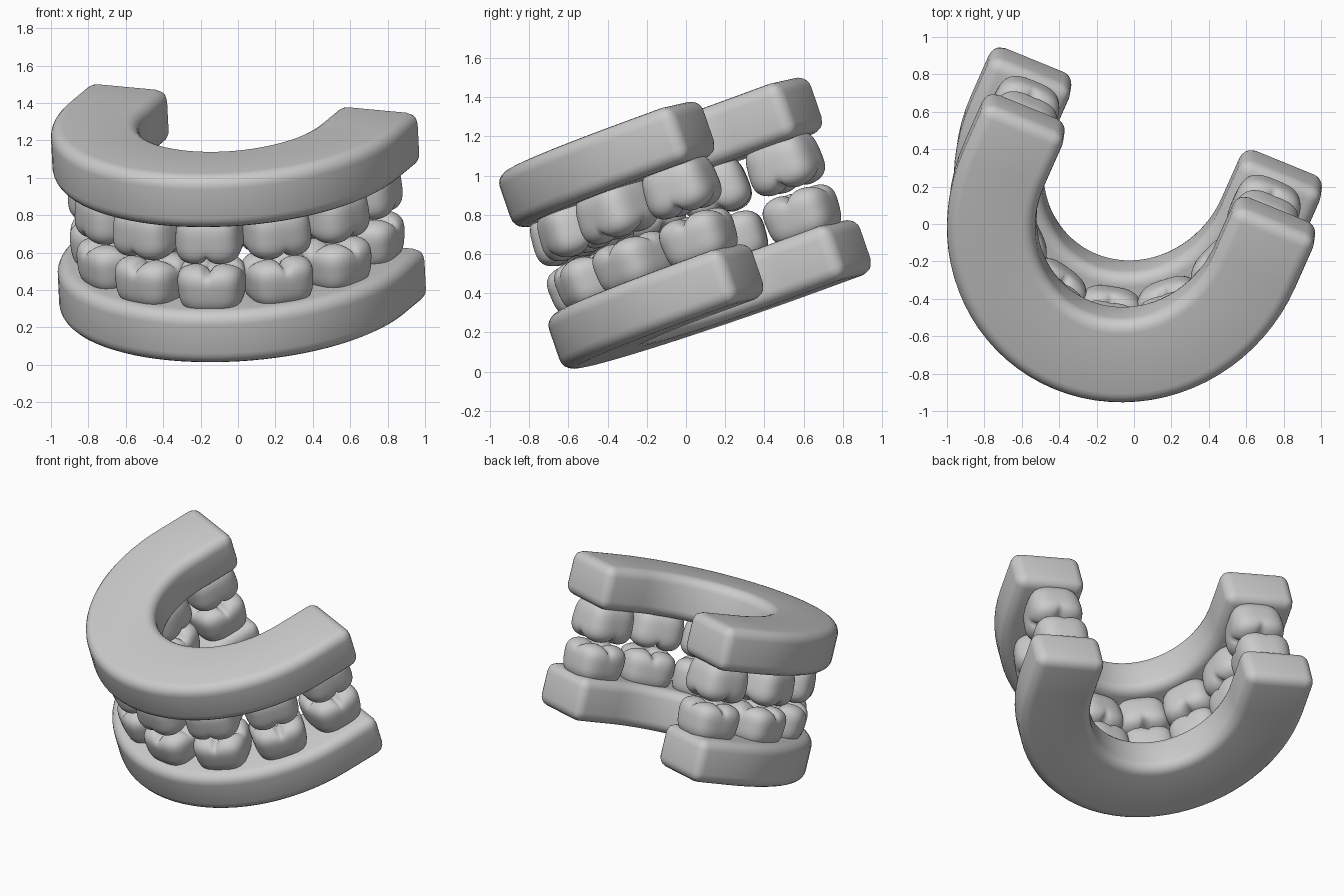
import bpy, bmesh
from math import sin, cos, pi, radians, exp
from mathutils import Matrix, Vector

if "Cube" in bpy.data.objects:
    bpy.data.objects.remove(bpy.data.objects["Cube"])

# Tilted frame shared by both jaws (local z is the stacking axis)
N = Vector((-0.047, -0.326, 0.944)).normalized()
X = Vector((0.922, -0.378, -0.084))
X = (X - N * X.dot(N)).normalized()
Y = N.cross(X)
ORIGIN = Vector((-0.03, 0.0, 1.342)) - 1.065 * N
FRAME = Matrix.Translation(ORIGIN) @ Matrix((X, Y, N)).transposed().to_4x4()


def finish(bm, name, matrix):
    bmesh.ops.recalc_face_normals(bm, faces=bm.faces)
    me = bpy.data.meshes.new(name)
    bm.to_mesh(me)
    bm.free()
    for p in me.polygons:
        p.use_smooth = True
    ob = bpy.data.objects.new(name, me)
    bpy.context.collection.objects.link(ob)
    ob.matrix_world = matrix
    return ob


def arch(a, b, arm, steps=40):
    """U outline: half ellipse at the front with two straight arms."""
    pts = [(-a, arm)]
    for i in range(steps + 1):
        t = pi + pi * i / steps
        pts.append((a * cos(t), b * sin(t)))
    return pts + [(a, arm)]


# Horseshoe gums
def gum(name, z0, z1):
    bm = bmesh.new()
    outer, inner = arch(0.963, 1.04, 0.315), arch(0.49, 0.565, 0.315)
    rings = []
    for o, i in zip(outer, inner):
        rings.append([bm.verts.new((*p, z)) for p, z in
                      ((o, z0), (o, z1), (i, z1), (i, z0))])
    for r, s in zip(rings, rings[1:]):
        for k in range(4):
            bm.faces.new((r[k], r[(k + 1) % 4], s[(k + 1) % 4], s[k]))
    bm.faces.new(rings[0])
    bm.faces.new(rings[-1])
    ob = finish(bm, name, FRAME)
    mod = ob.modifiers.new("round", "BEVEL")
    mod.width, mod.segments = 0.068, 5
    mod.limit_method, mod.angle_limit = 'ANGLE', radians(40)


# Molar: rounded block, narrower at the gum, grooved crown with cusps
def tooth(name, matrix, height):
    bm = bmesh.new()
    bmesh.ops.create_cube(bm, size=2)
    bmesh.ops.subdivide_edges(bm, edges=bm.edges[:], cuts=17, use_grid_fill=True)
    half = (height + 0.04) / 2
    for v in bm.verts:
        p = v.co
        e = 3.2
        d = sum(abs(c) ** e for c in p) ** (1 / e)
        x, y, z = p / d
        taper = 1 - 0.05 * (1 - z)
        top = max(0.0, z) ** 2
        pinch = 0.03 * exp(-abs(x) / 0.14) * max(0.0, z)
        groove = top * (0.05 * exp(-abs(x) / 0.12) + 0.04 * exp(-abs(y) / 0.15))
        v.co = (0.186 * x * taper,
                0.188 * y * (taper - pinch),
                half * z + half - 0.04 - groove)
    finish(bm, name, matrix)


gum("lower_gum", 0.0, 0.295)
gum("upper_gum", 0.765, 1.065)

# Eight teeth per jaw, spaced along the arch
for side in (-1, 1):
    for k, ang in enumerate((14, 42, 70, 99)):
        t = radians(ang) * side
        pos = Vector((0.708 * sin(t), -0.8 * cos(t), 0))
        turn = Matrix.Rotation(radians(min(ang, 90)) * side, 4, 'Z')
        tag = f"{'left' if side < 0 else 'right'}_{k + 1}"
        low = Matrix.Translation(pos + Vector((0, 0, 0.28)))
        up = Matrix.Translation(pos + Vector((0, 0, 0.775)))
        tooth("lower_tooth_" + tag, FRAME @ low @ turn, 0.24)
        tooth("upper_tooth_" + tag,
              FRAME @ up @ turn @ Matrix.Rotation(pi, 4, 'Y'), 0.26)
